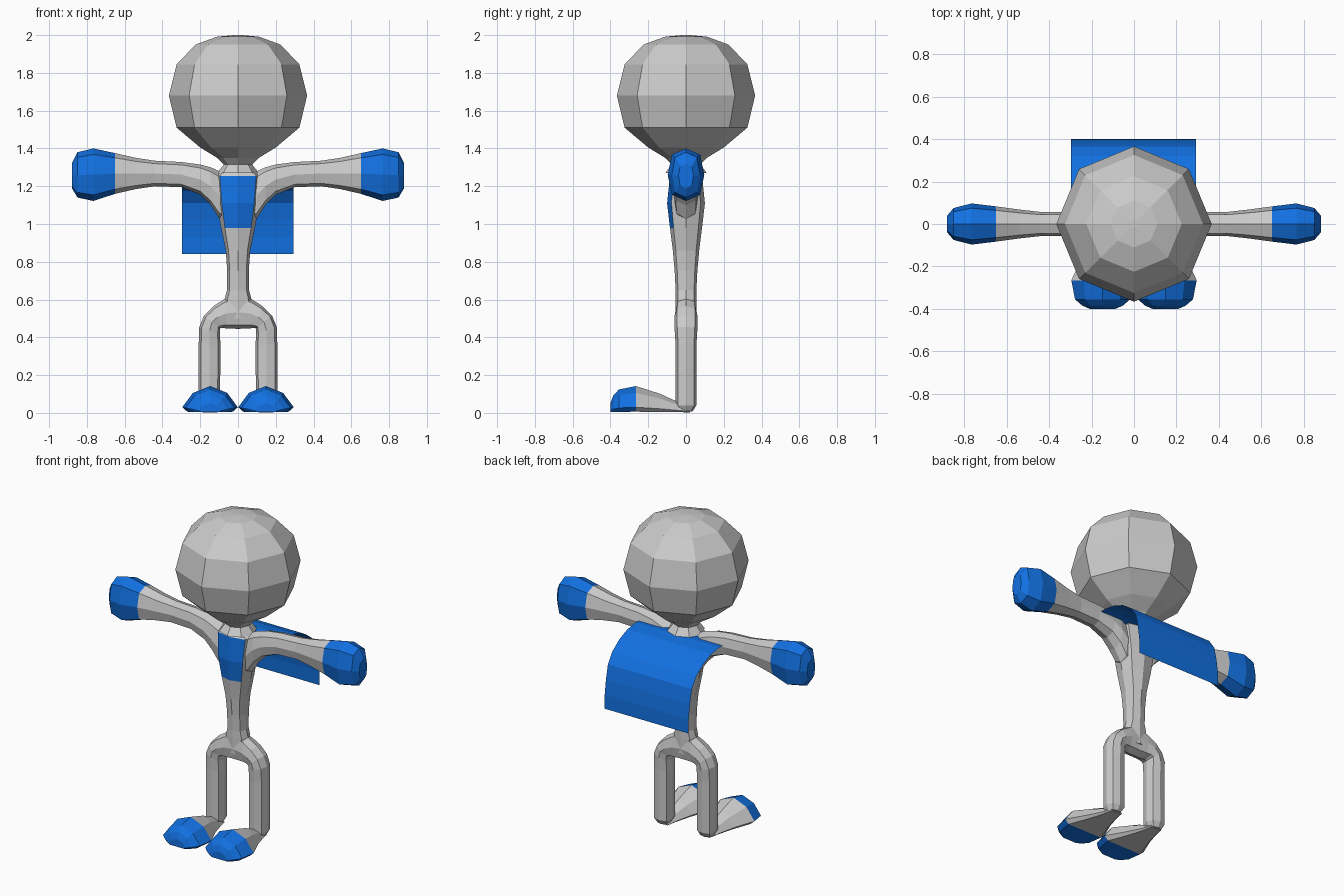
import bpy, bmesh
from mathutils import Vector

if "Cube" in bpy.data.objects:
    bpy.data.objects.remove(bpy.data.objects["Cube"])


def material(name, colour):
    m = bpy.data.materials.new(name)
    m.diffuse_color = (*colour, 1)
    m.use_nodes = True
    m.node_tree.nodes["Principled BSDF"].inputs["Base Color"].default_value = m.diffuse_color
    return m


GREY = material("body grey", (0.6, 0.6, 0.6))
BLUE = material("suit blue", (0.006, 0.165, 0.76))


def octagon(d):
    return [(1, 0), (d, d), (0, 1), (-d, d), (-1, 0), (-d, -d), (0, -1), (d, -d)]


ROUND = octagon(0.707)
BOXY = octagon(0.77)
FOOT = [(0, 1), (.62, .74), (1, .2), (.82, .03), (-.82, .03), (-1, .2), (-.62, .74)]


def loft(name, rings, section, is_blue=lambda c, n: False, side=1):
    """Skin rings given as (centre, u, v); side=-1 mirrors across x."""
    bm = bmesh.new()
    rows = []
    for c, u, v in rings:
        row = []
        for a, b in section:
            p = Vector(c) + Vector(u) * a + Vector(v) * b
            row.append(bm.verts.new((p.x * side, p.y, p.z)))
        rows.append(row)
    n = len(section)
    for r0, r1 in zip(rows, rows[1:]):
        for i in range(n):
            j = (i + 1) % n
            bm.faces.new((r0[i], r0[j], r1[j], r1[i]))
    bm.faces.new(rows[0][::-1])
    bm.faces.new(rows[-1])
    bmesh.ops.recalc_face_normals(bm, faces=bm.faces)
    for f in bm.faces:
        f.material_index = int(is_blue(f.calc_center_median(), f.normal))
    return finish(name, bm)


def finish(name, bm):
    me = bpy.data.meshes.new(name)
    bm.to_mesh(me)
    bm.free()
    me.materials.append(GREY)
    me.materials.append(BLUE)
    ob = bpy.data.objects.new(name, me)
    bpy.context.collection.objects.link(ob)
    return ob


def span(x0, z0, x1, z1, hy):
    """Ring between two outline points in the xz plane, with half depth hy."""
    return (((x0 + x1) / 2, 0, (z0 + z1) / 2),
            ((x1 - x0) / 2, 0, (z1 - z0) / 2), (0, hy, 0))


# Head and neck
head = [(1.27, .11), (1.315, .075), (1.35, .11), (1.405, .2), (1.51, .325),
        (1.68, .366), (1.845, .325), (1.95, .225), (1.992, .11), (2.0, .02)]
loft("head", [((0, 0, z), (r, 0, 0), (0, r, 0)) for z, r in head], ROUND)

# Torso with a coloured chest panel on the front faces
torso = [(.5, .07, .055), (.6, .072, .055), (.65, .058, .055), (.75, .057, .06),
         (.86, .065, .07), (.98, .09, .085), (1.11, .112, .1), (1.255, .125, .085),
         (1.285, .09, .065)]
loft("torso", [span(-hx, z, hx, z, hy) for z, hx, hy in torso], BOXY,
     lambda c, n: n.y < -.3 and abs(c.x) < .06 and .98 < c.z < 1.256)

# Arm outline: x, bottom z, top z, half depth
arm = [(.04, 1.0, 1.27, .05), (.1, 1.03, 1.28, .065), (.145, 1.1, 1.3, .07),
       (.2, 1.155, 1.315, .065), (.3, 1.195, 1.328, .058), (.44, 1.2, 1.335, .057),
       (.54, 1.185, 1.35, .068), (.65, 1.16, 1.375, .083), (.765, 1.122, 1.4, .097),
       (.85, 1.14, 1.38, .075), (.88, 1.19, 1.32, .04)]

# Leg outline: inner x, z, outer x, z, half depth
leg = [(0, .445, 0, .62, .055), (.06, .447, .068, .605, .058), (.085, .45, .13, .565, .062),
       (.095, .447, .18, .515, .062), (.095, .42, .205, .455, .06), (.093, .35, .208, .37, .055),
       (.095, .04, .208, .04, .055), (.115, .008, .19, .008, .035)]

# Foot: y, half width, height
foot = [(.02, .04, .035), (-.04, .055, .055), (-.14, .09, .1), (-.265, .147, .14),
        (-.355, .13, .122), (-.385, .095, .09), (-.4, .06, .05)]

for label, s in (("right", 1), ("left", -1)):
    loft(label + "_arm", [span(x, a, x, b, hy) for x, a, b, hy in arm], BOXY,
         lambda c, n: abs(c.x) > .65, s)
    loft(label + "_leg", [span(*r) for r in leg], BOXY, side=s)
    loft(label + "_foot", [((.148, y, .002), (w, 0, 0), (0, 0, h)) for y, w, h in foot],
         FOOT, lambda c, n: c.y < -.266, s)

# Cape: thin sheet curving back and down from the shoulders
cape = [(.0, 1.265), (.09, 1.27), (.17, 1.257), (.25, 1.225), (.32, 1.175),
        (.365, 1.11), (.385, 1.02), (.397, .93), (.4, .842)]
bm = bmesh.new()
rows = [[bm.verts.new((x, y, z)) for x in (-.297, .293)] for y, z in cape]
for (a, b), (c, d) in zip(rows, rows[1:]):
    bm.faces.new((b, a, c, d)).material_index = 1
finish("cape", bm)
